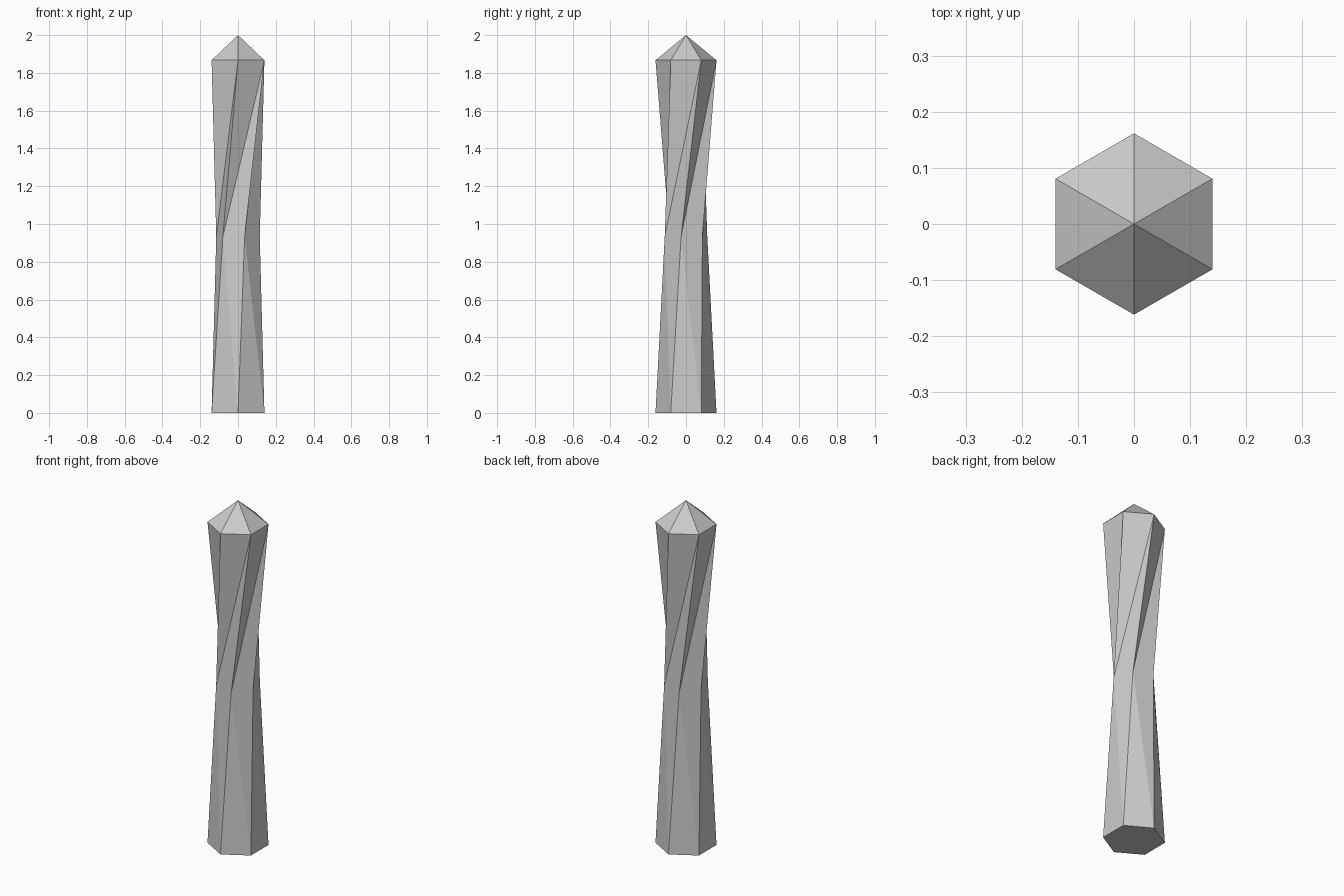
import bpy, bmesh
from math import sin, cos, radians

if "Cube" in bpy.data.objects:
    bpy.data.objects.remove(bpy.data.objects["Cube"])

SIDES = 6
# (height, radius, twist in degrees): base, twisted waist, shoulder
RINGS = [(0.0, 0.1615, 0.0), (0.933, 0.118, -42.7), (1.867, 0.1615, 0.0)]
TIP_Z = 2.0

bm = bmesh.new()


def ring(z, r, twist):
    angles = [radians(30 + 360 / SIDES * k + twist) for k in range(SIDES)]
    return [bm.verts.new((r * cos(a), r * sin(a), z)) for a in angles]


# Twisted hexagonal shaft
loops = [ring(*spec) for spec in RINGS]
for low, high in zip(loops, loops[1:]):
    for k in range(SIDES):
        n = (k + 1) % SIDES
        bm.faces.new((low[k], low[n], high[n]))
        bm.faces.new((low[k], high[n], high[k]))

# Flat base and pointed cap
bm.faces.new(loops[0][::-1])
tip = bm.verts.new((0, 0, TIP_Z))
for k in range(SIDES):
    bm.faces.new((loops[-1][k], loops[-1][(k + 1) % SIDES], tip))

mesh = bpy.data.meshes.new("crystal_post")
bm.to_mesh(mesh)
bm.free()
bpy.context.collection.objects.link(bpy.data.objects.new("crystal_post", mesh))
